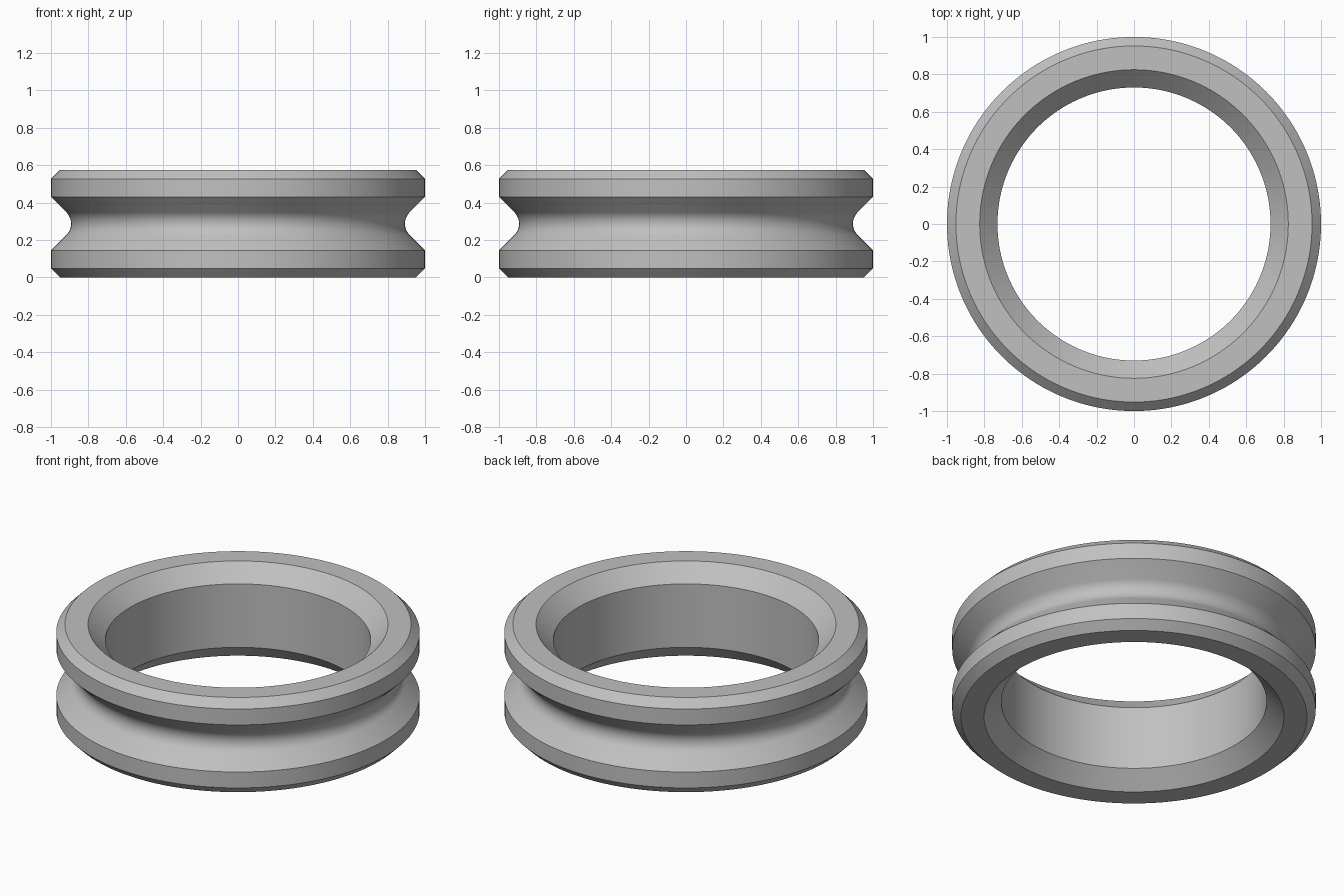
import bpy
import bmesh
from math import radians, cos, sin, pi, sqrt
from mathutils import Vector

cube = bpy.data.objects.get("Cube")
if cube:
    bpy.data.objects.remove(cube, do_unlink=True)

HEIGHT = 0.575
MID = HEIGHT / 2
OUTER, BORE = 1.0, 0.73
EDGE_CUT, BORE_CUT = 0.048, 0.095
GROOVE_HALF = 0.143      # half the groove width at the rim
FILLET = 0.086           # radius of the groove floor
FILLET_STEPS = 16
SEGMENTS = 160

# Satin grey metal
grey = bpy.data.materials.new("Grey metal")
colour = (0.53, 0.53, 0.53, 1)
grey.use_nodes = True
grey.diffuse_color = colour
grey.node_tree.nodes["Principled BSDF"].inputs["Base Color"].default_value = colour

# Closed cross-section: lower half outside, rounded groove, upper half, bore
lower = [(BORE, BORE_CUT), (BORE + BORE_CUT, 0), (OUTER - EDGE_CUT, 0),
         (OUTER, EDGE_CUT), (OUTER, MID - GROOVE_HALF)]
fillet_centre = OUTER - GROOVE_HALF + FILLET * sqrt(2)
groove = []
for i in range(FILLET_STEPS + 1):
    a = radians(-45 + 90 * i / FILLET_STEPS)
    groove.append((fillet_centre - FILLET * cos(a), MID + FILLET * sin(a)))
upper = [(r, HEIGHT - z) for r, z in reversed(lower)]
profile = lower + groove + upper

# Revolve the cross-section into the ring
bm = bmesh.new()
verts = [bm.verts.new((r, 0, z)) for r, z in profile]
edges = [bm.edges.new((v, verts[(i + 1) % len(verts)])) for i, v in enumerate(verts)]
bmesh.ops.spin(bm, geom=verts + edges, cent=Vector(), axis=Vector((0, 0, 1)),
               angle=2 * pi, steps=SEGMENTS, use_merge=True)
bmesh.ops.remove_doubles(bm, verts=bm.verts, dist=0.0001)
bmesh.ops.recalc_face_normals(bm, faces=bm.faces)
mesh = bpy.data.meshes.new("grooved_ring")
bm.to_mesh(mesh)
bm.free()
mesh.materials.append(grey)

ring = bpy.data.objects.new("grooved_ring", mesh)
bpy.context.collection.objects.link(ring)
bpy.ops.object.select_all(action="DESELECT")
ring.select_set(True)
bpy.context.view_layer.objects.active = ring
bpy.ops.object.shade_smooth_by_angle(angle=radians(30))
